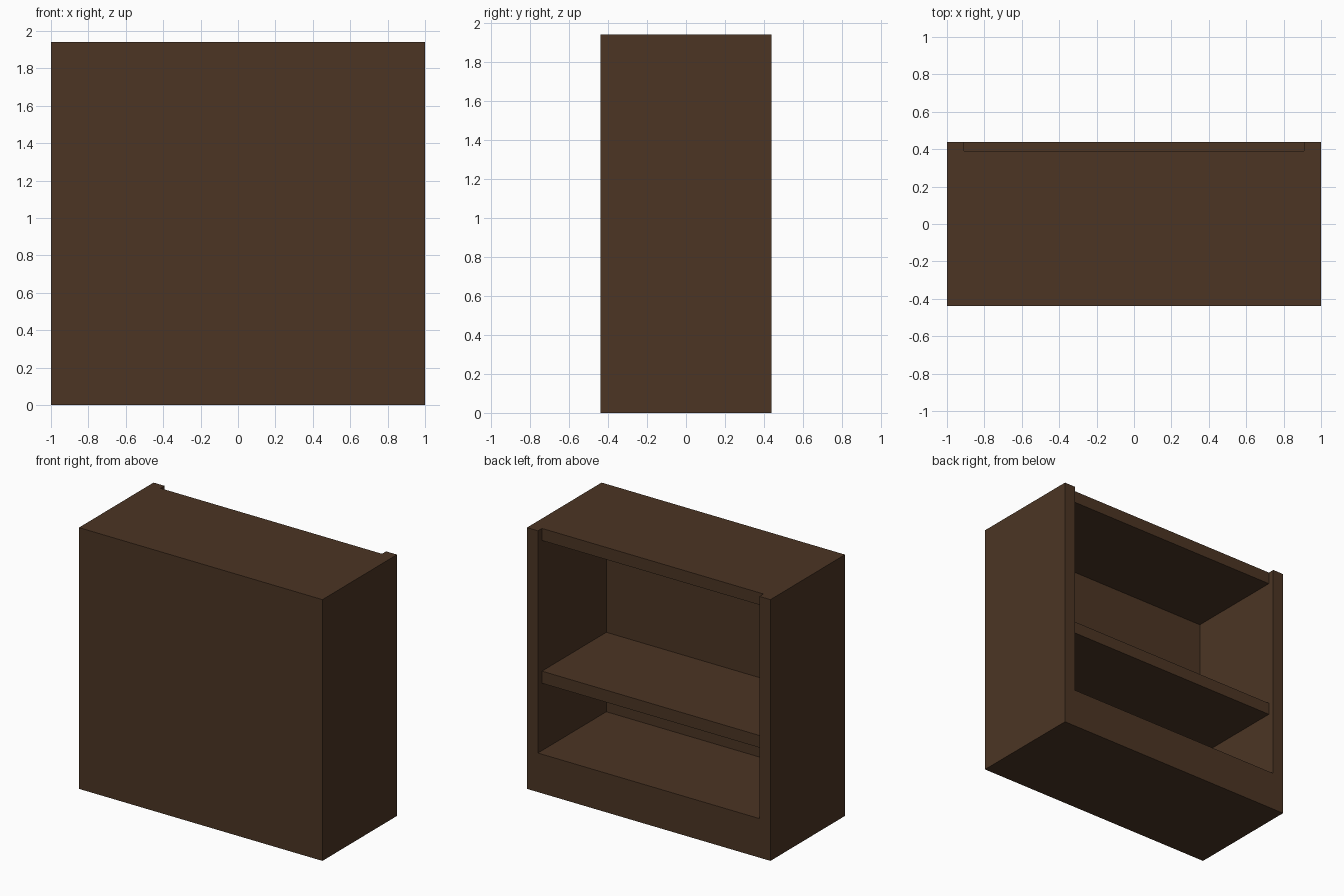
import bpy

if "Cube" in bpy.data.objects:
    bpy.data.objects.remove(bpy.data.objects["Cube"])

W, D, H = 1.0, 0.4375, 1.94      # half width, half depth, height
T = 0.09                         # board thickness
INNER = W - T                    # inner face of the side panels
FRONT_IN = -0.365                # inner face of the closed front panel
SHELF_BACK = 0.39                # shelves stop short of the open side
BASE = 0.29                      # top of the solid plinth

wood = bpy.data.materials.new("dark_brown_wood")
wood.diffuse_color = (0.072, 0.0355, 0.0176, 1.0)
wood.use_nodes = True
wood.node_tree.nodes["Principled BSDF"].inputs["Base Color"].default_value = wood.diffuse_color


def board(name, x0, x1, y0, y1, z0, z1):
    """Axis-aligned board given by its limits."""
    bpy.ops.mesh.primitive_cube_add(
        size=1, location=((x0 + x1) / 2, (y0 + y1) / 2, (z0 + z1) / 2))
    ob = bpy.context.object
    ob.name = name
    ob.scale = (x1 - x0, y1 - y0, z1 - z0)
    bpy.ops.object.transform_apply(location=False, rotation=False, scale=True)
    ob.data.materials.append(wood)
    return ob


# Side panels
for side, a, b in (("left", -W, -INNER), ("right", INNER, W)):
    board(side + "_side_panel", a, b, -D, D, 0, H)

# Closed front panel and solid plinth
board("front_panel", -INNER, INNER, -D, FRONT_IN, 0, H)
board("plinth", -INNER, INNER, FRONT_IN, D, 0, BASE)

# Recessed shelf and top board
for name, top in (("middle_shelf", 0.88), ("top_board", H)):
    board(name, -INNER, INNER, FRONT_IN, SHELF_BACK, top - T, top)
